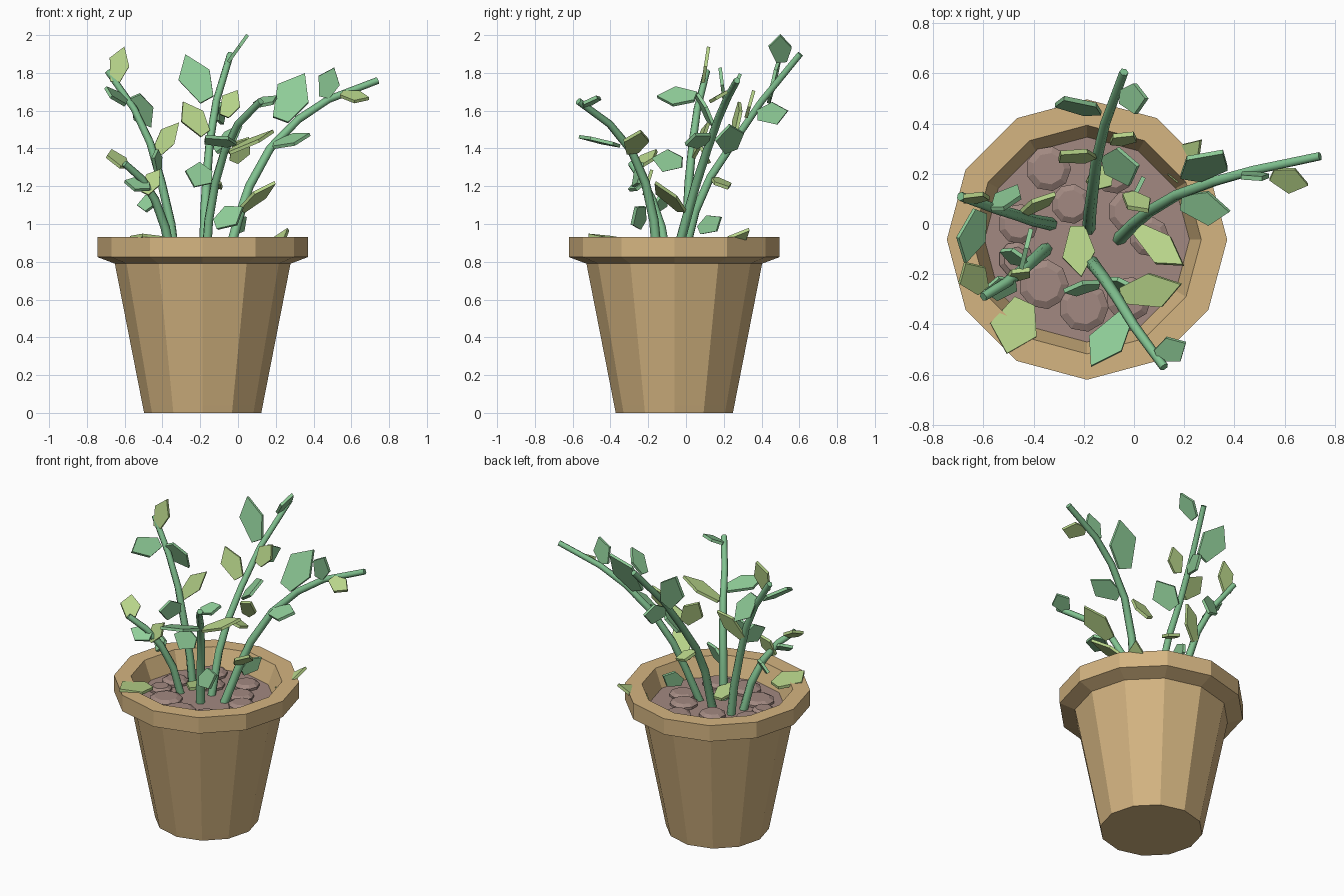
import bpy, bmesh, math
from mathutils import Vector

CX, CY = -0.187, -0.062     # pot axis


def material(name, rgb):
    m = bpy.data.materials.new(name)
    m.diffuse_color = (*rgb, 1)
    return m


CLAY = material("clay", (0.66, 0.46, 0.22))
SOIL = material("soil", (0.36, 0.25, 0.22))
STEM = material("stem_green", (0.22, 0.54, 0.28))
GREEN = material("leaf_green", (0.28, 0.62, 0.32))
LIME = material("leaf_lime", (0.49, 0.68, 0.26))


def add_object(name, bm, mat, recalc=True):
    if recalc:
        bmesh.ops.recalc_face_normals(bm, faces=bm.faces)
    me = bpy.data.meshes.new(name)
    bm.to_mesh(me)
    bm.free()
    me.materials.append(mat)
    ob = bpy.data.objects.new(name, me)
    bpy.context.collection.objects.link(ob)
    return ob


def lathe(name, profile, sides, mat, center=(CX, CY), cap_end=False):
    bm = bmesh.new()
    rings = []
    for r, z in profile:
        rings.append([bm.verts.new((center[0] + r * math.cos(2 * math.pi * i / sides),
                                    center[1] + r * math.sin(2 * math.pi * i / sides), z))
                      for i in range(sides)])
    for a, b in zip(rings, rings[1:]):
        for i in range(sides):
            j = (i + 1) % sides
            bm.faces.new((a[i], a[j], b[j], b[i]))
    bm.faces.new(rings[0][::-1])
    if cap_end:
        bm.faces.new(rings[-1])
    return add_object(name, bm, mat)


# Pot: twelve-sided shell with flared rim; the soil disc closes it inside
lathe("pot", [(0.31, 0), (0.318, 0.04), (0.465, 0.79), (0.558, 0.825), (0.558, 0.93),
              (0.455, 0.93), (0.40, 0.79)], 12, CLAY)
lathe("soil", [(0.395, 0.78), (0.408, 0.81)], 12, SOIL, cap_end=True)

# Flat pebbles on the soil
pebbles = [(-0.36, -0.24, 0.10), (-0.02, 0.05, 0.085), (0.06, -0.05, 0.08), (-0.2, -0.33, 0.10),
           (-0.34, 0.22, 0.09), (-0.46, 0.0, 0.08), (-0.02, -0.3, 0.09), (-0.25, 0.08, 0.08),
           (-0.47, -0.14, 0.07), (-0.08, 0.2, 0.08)]
for i, (x, y, r) in enumerate(pebbles):
    lathe(f"pebble_{i}", [(r, 0.80), (r, 0.825), (r * 0.7, 0.84)], 9, SOIL, (x, y), True)

# Stems: tapered six-sided tubes along traced paths
stems = {
    "right_stem": [(-0.06, -0.06, 0.8), (0.0, 0.0, 1.02), (0.06, 0.05, 1.2), (0.17, 0.115, 1.4),
                   (0.32, 0.17, 1.555), (0.48, 0.215, 1.66), (0.74, 0.27, 1.76)],
    "back_stem": [(-0.18, -0.02, 0.8), (-0.175, 0.05, 1.07), (-0.165, 0.13, 1.25), (-0.15, 0.25, 1.43),
                  (-0.115, 0.4, 1.65), (-0.04, 0.605, 1.9)],
    "left_stem": [(-0.33, 0.0, 0.8), (-0.355, 0.005, 1.0), (-0.405, 0.015, 1.22), (-0.465, 0.035, 1.43),
                  (-0.55, 0.06, 1.61), (-0.69, 0.11, 1.81)],
    "front_stem": [(-0.17, -0.15, 0.8), (-0.155, -0.17, 1.02), (-0.12, -0.215, 1.22), (-0.07, -0.29, 1.39),
                   (0.0, -0.405, 1.53), (0.12, -0.57, 1.65)],
    "small_stem": [(-0.35, -0.1, 0.8), (-0.385, -0.13, 0.98), (-0.44, -0.18, 1.13), (-0.51, -0.235, 1.24),
                   (-0.6, -0.29, 1.32)],
}
for name, path in stems.items():
    cu = bpy.data.curves.new(name, 'CURVE')
    cu.dimensions = '3D'
    cu.bevel_depth = 0.027
    cu.bevel_resolution = 1
    cu.use_fill_caps = True
    sp = cu.splines.new('POLY')
    sp.points.add(len(path) - 1)
    for i, (pt, co) in enumerate(zip(sp.points, path)):
        pt.co = (*co, 1)
        pt.radius = 1 - 0.32 * i / (len(path) - 1)
    cu.materials.append(STEM)
    bpy.context.collection.objects.link(bpy.data.objects.new(name, cu))

OUTLINE = [(0, -0.26), (0, 0.2), (0.5, 0.5), (1, 0.08), (0.62, -0.5)]


# Leaf: thin pentagon from base to tip, spread along the side direction
def leaf(name, base, tip, width, side, mat):
    base, axis = Vector(base), Vector(tip) - Vector(base)
    s = Vector(side)
    s = (s - axis * (s.dot(axis) / axis.length_squared)).normalized() * width
    n = axis.cross(s).normalized() * 0.009
    bm = bmesh.new()
    top, low = ([bm.verts.new(base + axis * u + s * v + n * k) for u, v in OUTLINE] for k in (1, -1))
    bm.faces.new(top)
    bm.faces.new(low[::-1])
    for i in range(5):
        j = (i + 1) % 5
        bm.faces.new((top[i], low[i], low[j], top[j]))
    add_object(name, bm, mat)


X, Y, Z = (1, 0, 0), (0, 1, 0), (0, 0, 1)


def leaves(group, rows):
    for i, row in enumerate(rows):
        leaf(f"{group}_leaf_{i}", *row)


leaves("left", [
    ((-0.65, 0.09, 1.75), (-0.61, 0.12, 1.94), 0.11, X, LIME),
    ((-0.61, 0.05, 1.67), (-0.68, -0.15, 1.68), 0.14, (0.7, 0, -0.6), GREEN),
    ((-0.54, 0.06, 1.68), (-0.47, 0.15, 1.51), 0.12, (1, 0, 0.5), GREEN),
    ((-0.44, 0.04, 1.36), (-0.32, 0.12, 1.54), 0.10, (1, 0, -0.7), LIME),
    ((-0.41, -0.02, 1.33), (-0.45, -0.18, 1.34), 0.12, Z, GREEN),
])
leaves("back", [
    ((-0.16, 0.44, 1.66), (-0.29, 0.5, 1.89), 0.17, (1, 0, 0.3), GREEN),
    ((-0.05, 0.51, 1.86), (0.05, 0.49, 2.0), 0.12, Y, GREEN),
    ((-0.17, 0.26, 1.48), (-0.3, 0.28, 1.64), 0.13, (1, 0.4, 0.7), LIME),
    ((-0.07, 0.32, 1.57), (-0.01, 0.36, 1.71), 0.11, X, LIME),
    ((-0.12, 0.24, 1.39), (0.02, 0.22, 1.52), 0.16, (0, 1, 0.6), GREEN),
    ((-0.17, 0.15, 1.24), (-0.09, 0.23, 1.19), 0.11, (1, -1, 0), LIME),
    ((-0.11, 0.38, 1.58), (-0.07, 0.54, 1.59), 0.12, Z, GREEN),
])
leaves("right", [
    ((0.23, 0.18, 1.55), (0.34, 0.29, 1.8), 0.19, X, GREEN),
    ((0.46, 0.2, 1.67), (0.5, 0.18, 1.83), 0.12, X, GREEN),
    ((0.55, 0.2, 1.69), (0.69, 0.15, 1.66), 0.11, (0.2, 0.9, 0.5), LIME),
    ((0.19, 0.09, 1.42), (0.38, 0.04, 1.47), 0.14, (0, 1, 0.4), GREEN),
    ((0.02, -0.02, 1.07), (0.19, -0.17, 1.22), 0.12, (1, 1, 0), LIME),
    ((-0.02, 0.07, 0.97), (0.04, 0.19, 1.03), 0.10, Z, GREEN),
    ((0.16, 0.18, 0.86), (0.26, 0.34, 0.97), 0.11, (1, -0.6, 0.4), LIME),
    ((-0.02, 0.12, 1.33), (0.05, 0.05, 1.46), 0.11, X, LIME),
])
leaves("front", [
    ((-0.14, -0.24, 1.25), (-0.28, -0.27, 1.27), 0.14, (0, 0.3, 1), GREEN),
    ((-0.12, -0.23, 1.0), (0.03, -0.27, 1.08), 0.13, (0, 0.4, 1), GREEN),
    ((-0.03, -0.37, 1.42), (-0.18, -0.56, 1.46), 0.14, (0.7, -0.6, 0.2), GREEN),
    ((-0.05, -0.28, 1.38), (0.19, -0.25, 1.49), 0.14, (0, 1, 0.2), LIME),
    ((0.09, -0.52, 1.63), (0.21, -0.48, 1.67), 0.11, (0, 1, 0.4), GREEN),
    ((-0.22, -0.01, 0.88), (-0.22, -0.21, 0.91), 0.13, X, LIME),
])
leaves("small", [
    ((-0.6, -0.26, 1.3), (-0.68, -0.16, 1.39), 0.12, (1, 0.9, 0), LIME),
    ((-0.47, -0.24, 1.2), (-0.6, -0.27, 1.22), 0.11, (0, 0.8, 0.6), GREEN),
    ((-0.49, -0.22, 1.16), (-0.42, -0.18, 1.29), 0.09, X, LIME),
    ((-0.43, -0.15, 1.13), (-0.53, -0.11, 1.09), 0.10, (0, 0.5, 0.8), GREEN),
    ((-0.43, -0.31, 0.91), (-0.52, -0.51, 0.94), 0.19, (1, -0.4, 0), LIME),
])
